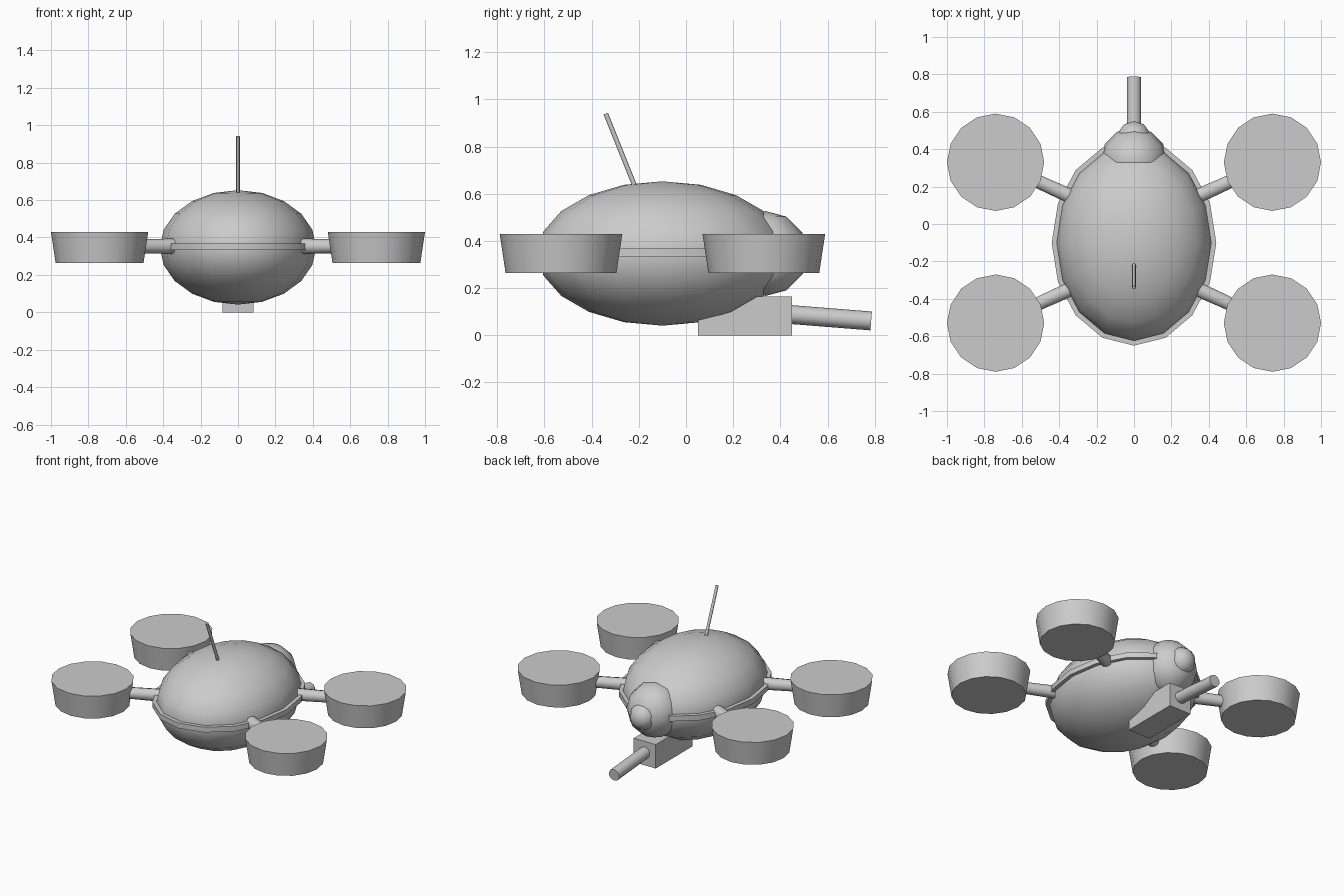
import bpy, bmesh, math
from mathutils import Vector, Matrix

if "Cube" in bpy.data.objects:
    bpy.data.objects.remove(bpy.data.objects["Cube"])

grey = bpy.data.materials.new("plain_grey")
grey.diffuse_color = (0.6, 0.6, 0.6, 1)
grey.use_nodes = True
grey.node_tree.nodes["Principled BSDF"].inputs["Base Color"].default_value = grey.diffuse_color


def finish(bm, name, angle):
    bmesh.ops.recalc_face_normals(bm, faces=bm.faces)
    mesh = bpy.data.meshes.new(name)
    bm.to_mesh(mesh)
    bm.free()
    mesh.materials.append(grey)
    for p in mesh.polygons:
        p.use_smooth = True
    mesh.set_sharp_from_angle(angle=math.radians(angle))
    obj = bpy.data.objects.new(name, mesh)
    bpy.context.collection.objects.link(obj)
    return obj


def ellipsoid(name, center, radii, segs, rings):
    bm = bmesh.new()
    m = Matrix.Translation(center) @ Matrix.Diagonal((*radii, 1))
    bmesh.ops.create_uvsphere(bm, u_segments=segs, v_segments=rings, radius=1, matrix=m)
    return finish(bm, name, 60)


def tube(name, start, end, r1, r2, segs, stretch=(1, 1, 1)):
    """Closed cylinder or cone from start to end."""
    a, b = Vector(start), Vector(end)
    d = b - a
    rot = Matrix() if d.x == d.y == 0 else d.to_track_quat('Z', 'Y').to_matrix().to_4x4()
    m = Matrix.Translation((a + b) / 2) @ rot @ Matrix.Diagonal((*stretch, 1))
    bm = bmesh.new()
    bmesh.ops.create_cone(bm, cap_ends=True, segments=segs, radius1=r1, radius2=r2,
                          depth=d.length, matrix=m)
    return finish(bm, name, 50)


# Hull and the belt around its middle
ellipsoid("hull", (0, -0.1, 0.347), (0.418, 0.53, 0.306), 16, 10)
tube("belt", (0, -0.1, 0.332), (0, -0.1, 0.368), 1, 1, 16, (0.44, 0.55, 1))

# Rear dome and its lens
ellipsoid("dome", (0, 0.337, 0.347), (0.18, 0.18, 0.18), 12, 6)
ellipsoid("lens", (0, 0.46, 0.345), (0.09, 0.09, 0.09), 10, 8)

# Four rotor pods on arms
for sx, side in ((-1, "left"), (1, "right")):
    for y, arm_y, end in ((0.33, 0.13, "rear"), (-0.53, -0.33, "front")):
        tube(f"{end}_{side}_pod", (sx * 0.74, y, 0.264), (sx * 0.74, y, 0.43), 0.235, 0.26, 16)
        tube(f"{end}_{side}_arm", (sx * 0.3, arm_y, 0.353), (sx * 0.7, y * 1.0 - math.copysign(0.018, y), 0.353),
             0.042, 0.034, 10)

# Box under the hull with a slightly drooping barrel
bm = bmesh.new()
bmesh.ops.create_cube(bm, size=1, matrix=Matrix.Translation((0, 0.25, 0.0825))
                      @ Matrix.Diagonal((0.168, 0.4, 0.165, 1)))
finish(bm, "barrel_mount", 30)
tube("barrel", (0, 0.42, 0.09), (0, 0.785, 0.061), 0.04, 0.04, 10)

# Leaning aerial
tube("aerial", (0, -0.206, 0.605), (0, -0.34, 0.94), 0.01, 0.01, 8)
